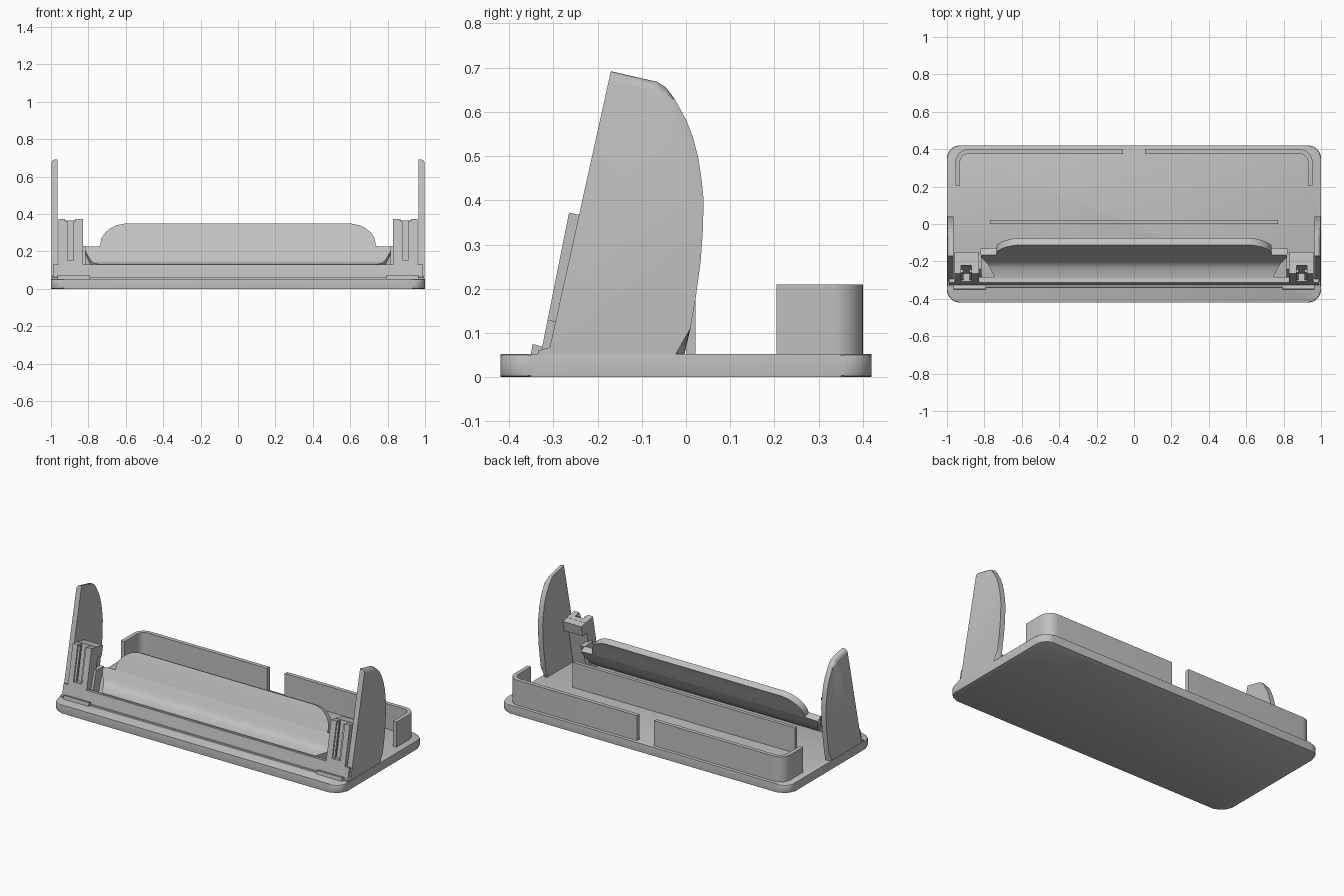
import bpy, bmesh
from math import sin, cos, pi, radians, hypot
from mathutils import Vector

cube = bpy.data.objects.get("Cube")
if cube:
    bpy.data.objects.remove(cube, do_unlink=True)

grey = bpy.data.materials.new("plain_grey")
grey.use_nodes = True
GREY = (0.53, 0.53, 0.53, 1)
grey.diffuse_color = GREY
grey.node_tree.nodes["Principled BSDF"].inputs["Base Color"].default_value = GREY


def finish(name, bm, smooth=True):
    bmesh.ops.recalc_face_normals(bm, faces=bm.faces[:])
    mesh = bpy.data.meshes.new(name)
    bm.to_mesh(mesh)
    bm.free()
    mesh.materials.append(grey)
    obj = bpy.data.objects.new(name, mesh)
    bpy.context.collection.objects.link(obj)
    if smooth:
        bpy.ops.object.select_all(action='DESELECT')
        obj.select_set(True)
        bpy.context.view_layer.objects.active = obj
        bpy.ops.object.shade_smooth_by_angle(angle=radians(30))
    return obj


def prism(points, axis, lo, hi):
    """Extrude a flat outline along x (y-z outline) or z (x-y outline)."""
    bm = bmesh.new()
    place = (lambda p, d: (d, p[0], p[1])) if axis == 'x' else (lambda p, d: (p[0], p[1], d))
    a = [bm.verts.new(place(p, lo)) for p in points]
    b = [bm.verts.new(place(p, hi)) for p in points]
    bm.faces.new(a)
    bm.faces.new(b)
    for i in range(len(a)):
        j = (i + 1) % len(a)
        bm.faces.new((a[i], a[j], b[j], b[i]))
    return bm


def arc(cx, cy, r, start, end, n=8):
    return [(cx + r * cos(radians(start + (end - start) * i / n)),
             cy + r * sin(radians(start + (end - start) * i / n))) for i in range(n + 1)]


def front(z):
    """Depth of the leaning front plane at a height."""
    return -0.313 + 0.2 * (z - 0.13)


def leaning(z0, z1, near, far):
    """Leaning slab outline, measured back from the front plane."""
    return [(front(z0) + near, z0), (front(z1) + near, z1),
            (front(z1) + far, z1 - 0.2 * (far - near)), (front(z0) + far, z0)]


# Base plate with rounded corners and softened rims
R, W, D, H = 0.07, 1.0, 0.42, 0.053
outline = (arc(W - R, D - R, R, 0, 90) + arc(R - W, D - R, R, 90, 180)
           + arc(R - W, R - D, R, 180, 270) + arc(W - R, R - D, R, 270, 360))
bm = prism(outline, 'z', 0, H)
rims = [e for e in bm.edges if abs(e.verts[0].co.z - e.verts[1].co.z) < 1e-5]
bmesh.ops.bevel(bm, geom=rims, offset=0.009, segments=2, profile=0.5, affect='EDGES')
finish("base_plate", bm)

# Middle wall
finish("middle_wall", prism([(-0.77, 0), (0.77, 0), (0.77, 0.022), (-0.77, 0.022)],
                            'z', 0.045, 0.21), False)

# Front bar joining both holders, and the low strip at its foot
finish("front_bar", prism(leaning(0.045, 0.13, 0, 0.03), 'x', -0.99, 0.99), False)
finish("foot_strip", prism([(-0.34, 0.045), (-0.337, 0.06), (-0.3, 0.06), (-0.3, 0.045)],
                           'x', -0.79, 0.79), False)

# Curved back rest: rows of half width, depth, height from the bottom up
rows = [(0.74, -0.292, 0.13), (0.77, -0.235, 0.137), (0.785, -0.21, 0.15),
        (0.80, -0.195, 0.172), (0.815, -0.18, 0.2), (0.82, -0.166, 0.225),
        (0.735, -0.165, 0.228), (0.735, -0.154, 0.25), (0.728, -0.144, 0.275),
        (0.708, -0.132, 0.303), (0.68, -0.122, 0.325), (0.65, -0.115, 0.34),
        (0.61, -0.111, 0.348)]
THICK = 0.04
bm = bmesh.new()
rings = []
for i, (w, y, z) in enumerate(rows):
    p, q = rows[max(i - 1, 0)], rows[min(i + 1, len(rows) - 1)]
    dy, dz = q[1] - p[1], q[2] - p[2]
    k = THICK / hypot(dy, dz)
    rings.append([bm.verts.new(c) for c in (
        (-w, y, z), (w, y, z), (w, y + dz * k, z - dy * k), (-w, y + dz * k, z - dy * k))])
for a, b in zip(rings, rings[1:]):
    for i in range(4):
        j = (i + 1) % 4
        bm.faces.new((a[i], a[j], b[j], b[i]))
bm.faces.new(rings[0])
bm.faces.new(rings[-1])
finish("back_rest", bm)

# Paired parts
wing = [(-0.335, 0.045), (-0.335, 0.06), (-0.308, 0.068), (-0.17, 0.692), (-0.065, 0.668),
        (-0.045, 0.655), (-0.025, 0.628), (0.0, 0.583), (0.015, 0.545), (0.027, 0.5),
        (0.035, 0.45), (0.04, 0.4), (0.038, 0.33), (0.033, 0.26), (0.022, 0.18),
        (0.01, 0.11), (-0.005, 0.045)]

for s, side in ((1, "left"), (-1, "right")):
    def across(name, points, x0, x1):
        finish(side + "_" + name, prism(points, 'x', s * x0, s * x1), False)

    # Side wing, its outer rear edge rounded off
    bm = prism(wing, 'x', s * 0.965, s * 0.998)
    rim = [e for e in bm.edges
           if all(abs(v.co.x) > 0.99 and v.co.z > 0.04 and
                  (v.co.y > -0.1 or v.co.z > 0.6) for v in e.verts)]
    bmesh.ops.bevel(bm, geom=rim, offset=0.022, segments=3, profile=0.5,
                    affect='EDGES', clamp_overlap=True)
    finish(side + "_wing", bm)

    # Slotted holder: two rails, backing, lower closing piece, rear hook
    across("outer_rail", leaning(0.045, 0.372, 0, 0.06), 0.925, 0.96)
    across("inner_rail", leaning(0.045, 0.372, 0, 0.06), 0.83, 0.868)
    across("holder_backing", leaning(0.045, 0.365, 0.045, 0.075), 0.83, 0.96)
    across("holder_lower", leaning(0.045, 0.155, 0, 0.05), 0.86, 0.93)
    across("slot_lip_outer", leaning(0.155, 0.362, 0.008, 0.022), 0.912, 0.927)
    across("slot_lip_inner", leaning(0.155, 0.362, 0.008, 0.022), 0.866, 0.88)
    across("holder_hook", [(-0.21, 0.362), (-0.15, 0.35), (-0.165, 0.285), (-0.225, 0.297)],
           0.83, 0.96)
    across("holder_gusset", [(-0.29, 0.045), (-0.24, 0.23), (-0.16, 0.225), (-0.2, 0.13),
                             (-0.22, 0.045)], 0.815, 0.845)
    across("foot_lip", [(-0.352, 0.045), (-0.347, 0.075), (-0.32, 0.068), (-0.32, 0.045)],
           0.79, 0.965)

    # Corner wall of the rear tray
    path = ([(0.06, 0.4)] + arc(0.885, 0.33, 0.07, 90, 0) + [(0.955, 0.205), (0.93, 0.205)]
            + arc(0.885, 0.33, 0.045, 0, 90) + [(0.06, 0.375)])
    finish(side + "_rear_wall", prism([(s * x, y) for x, y in path], 'z', 0.045, 0.21))
